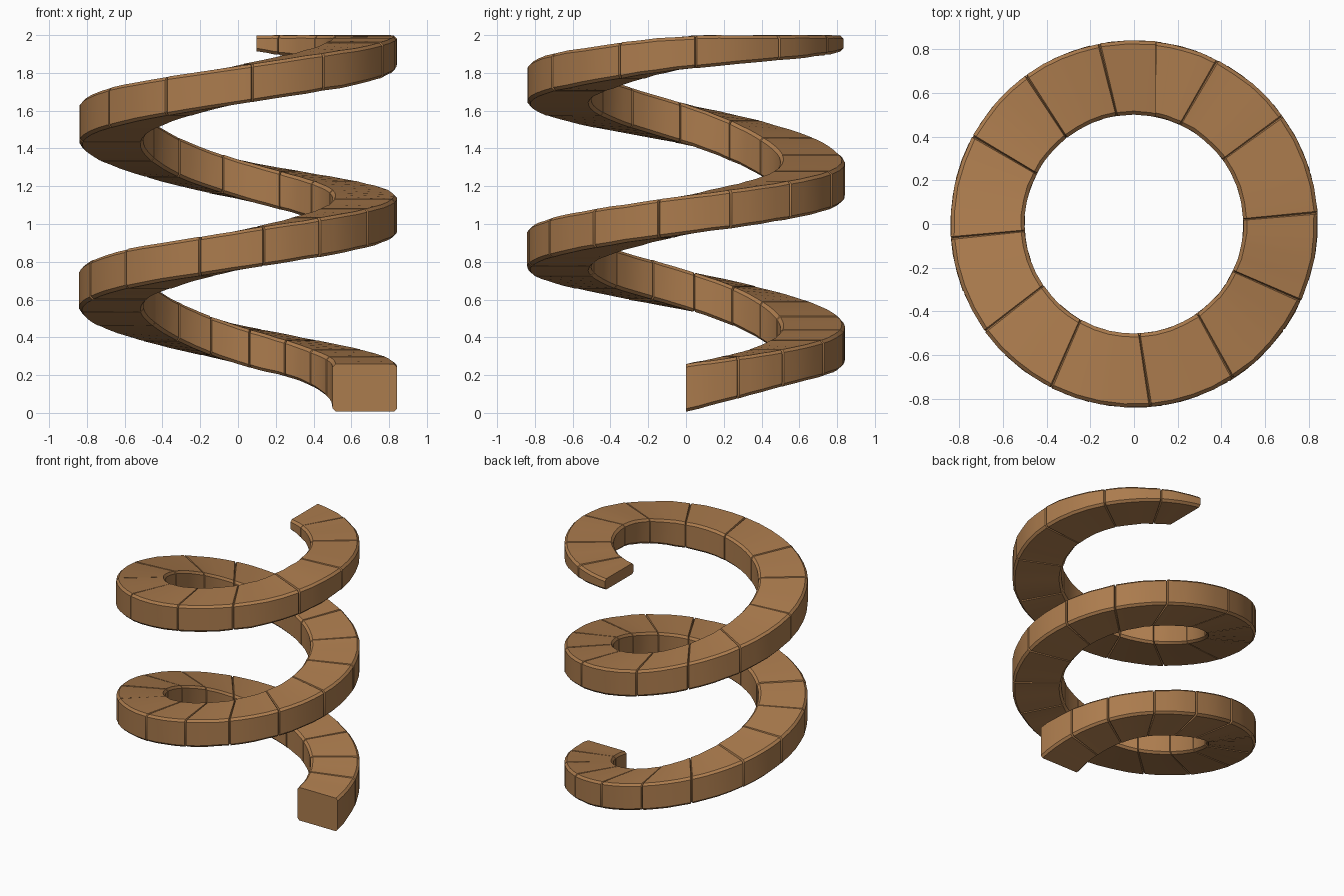
import bpy, bmesh, math, random

if "Cube" in bpy.data.objects:
    bpy.data.objects.remove(bpy.data.objects["Cube"])
random.seed(4)

# Colour
wood = bpy.data.materials.new("warm brown")
wood.diffuse_color = (0.41, 0.20, 0.075, 1)
wood.use_nodes = True
wood.node_tree.nodes["Principled BSDF"].inputs["Base Color"].default_value = wood.diffuse_color

# Rise of the spiral: angle in degrees, bottom z, top z
RISE = [(0, .005, .26), (45, .155, .35), (90, .26, .465), (180, .545, .755),
        (270, .755, .965), (360, .945, 1.15), (450, 1.135, 1.34), (540, 1.42, 1.635),
        (630, 1.635, 1.84), (675, 1.725, 1.925), (720, 1.82, 1.995), (801, 1.912, 2.0)]
# Angles of the joints between blocks
JOINTS = [20, 39, 60, 82, 105, 128, 152, 176, 201, 226, 256, 280, 302, 326, 351, 375,
          400, 425, 460, 487, 512, 544, 575, 602, 634, 664, 695, 723, 756, 784]
END = 801
R_IN, R_OUT, CH = .50, .843, .016


def height(a, k):
    """Smooth interpolation of the bottom (k=1) or top (k=2)."""
    i = max(j for j in range(len(RISE) - 1) if RISE[j][0] <= a)
    p, q = RISE[i], RISE[i + 1]
    o, s = RISE[max(i - 1, 0)], RISE[min(i + 2, len(RISE) - 1)]
    h = q[0] - p[0]
    m0 = (q[k] - o[k]) / (q[0] - o[0]) * h
    m1 = (s[k] - p[k]) / (s[0] - p[0]) * h
    t = (a - p[0]) / h
    z = ((2*t**3 - 3*t**2 + 1) * p[k] + (t**3 - 2*t**2 + t) * m0
         + (3*t**2 - 2*t**3) * q[k] + (t**3 - t**2) * m1)
    return min(z, 2.0)


def ring(bm, a, inset, skew):
    """Chamfered rectangular section at angle a; skew tilts the joint."""
    zb, zt = height(a, 1) + inset, height(a, 2) - inset
    ri, ro, c = R_IN + inset, R_OUT - inset, CH
    pts = [(ri + c, zb), (ro - c, zb), (ro, zb + c), (ro, zt - c),
           (ro - c, zt), (ri + c, zt), (ri, zt - c), (ri, zb + c)]
    out = []
    for r, z in pts:
        w = math.radians(a + skew * (r - .67) / .17)
        out.append(bm.verts.new((r * math.cos(w), r * math.sin(w), z)))
    return out


# Stations along the spiral: (angle, inset, skew), with a narrow groove at each joint
stations = []
edges = [0] + JOINTS + [END]
skews = [0] + [random.uniform(-1.6, 1.6) for _ in JOINTS] + [2.2]
for i in range(len(edges) - 1):
    a0, a1 = edges[i], edges[i + 1]
    g = .45
    lo = a0 + (g if i else 0)
    hi = a1 - (g if i < len(edges) - 2 else 0)
    for j in range(5):
        t = j / 4
        stations.append((lo + (hi - lo) * t, random.uniform(0, .003),
                         skews[i] * (1 - t) + skews[i + 1] * t))
    if i < len(edges) - 2:
        stations.append((a1, .011, skews[i + 1]))

# Spiral of blocks
bm = bmesh.new()
rings = [ring(bm, *s) for s in stations]
for p, q in zip(rings, rings[1:]):
    for k in range(8):
        n = (k + 1) % 8
        bm.faces.new((p[k], p[n], q[n], q[k]))
bm.faces.new(rings[0])
bm.faces.new(list(reversed(rings[-1])))
bmesh.ops.recalc_face_normals(bm, faces=bm.faces)
mesh = bpy.data.meshes.new("spiral_of_blocks")
bm.to_mesh(mesh)
bm.free()
mesh.materials.append(wood)
obj = bpy.data.objects.new("spiral_of_blocks", mesh)
bpy.context.collection.objects.link(obj)
bpy.context.view_layer.objects.active = obj
obj.select_set(True)
bpy.ops.object.shade_smooth_by_angle(angle=math.radians(25))
